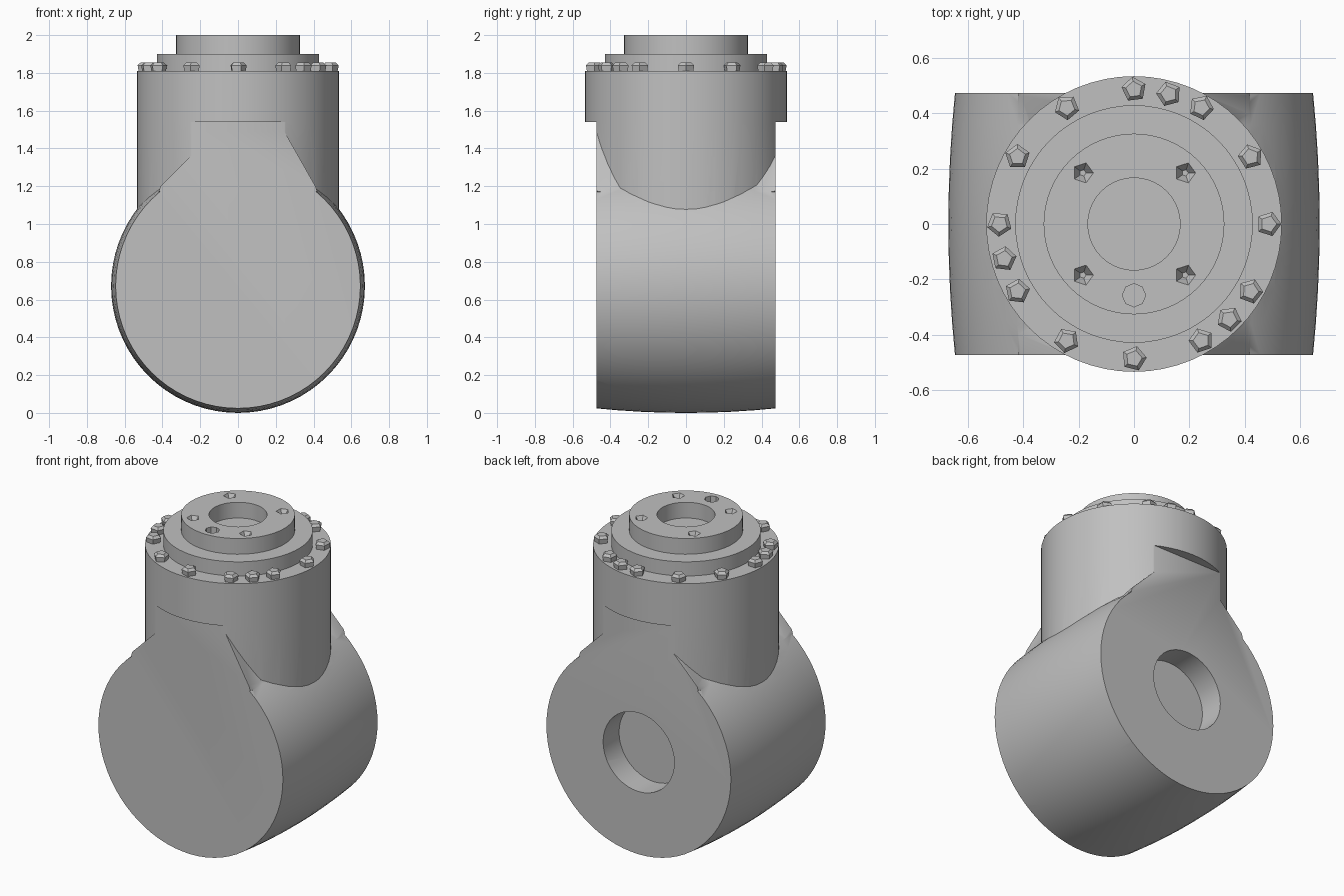
import bpy, bmesh, math
from mathutils import Matrix, Vector

if "Cube" in bpy.data.objects:
    bpy.data.objects.remove(bpy.data.objects["Cube"])

grey = bpy.data.materials.new("plain grey")
grey.use_nodes = True
colour = (0.53, 0.53, 0.53, 1)
grey.diffuse_color = colour
grey.node_tree.nodes["Principled BSDF"].inputs["Base Color"].default_value = colour


def add_object(name, bm):
    bmesh.ops.recalc_face_normals(bm, faces=bm.faces)
    mesh = bpy.data.meshes.new(name)
    bm.to_mesh(mesh)
    bm.free()
    mesh.materials.append(grey)
    obj = bpy.data.objects.new(name, mesh)
    bpy.context.collection.objects.link(obj)
    return obj


def lathe(name, profile, sides=64, matrix=Matrix()):
    """Stack rings of (radius, height) around z and cap both ends."""
    bm = bmesh.new()
    rings = []
    for r, z in profile:
        rings.append([bm.verts.new(matrix @ Vector((r * math.cos(a), r * math.sin(a), z)))
                      for a in (math.tau * i / sides for i in range(sides))])
    for low, high in zip(rings, rings[1:]):
        for i in range(sides):
            j = (i + 1) % sides
            bm.faces.new((low[i], low[j], high[j], high[i]))
    bm.faces.new(rings[0])
    bm.faces.new(rings[-1])
    return add_object(name, bm)


def hull(name, points):
    bm = bmesh.new()
    for p in points:
        bm.verts.new(p)
    bmesh.ops.convex_hull(bm, input=bm.verts)
    return add_object(name, bm)


def combine(target, tool, operation):
    mod = target.modifiers.new(operation, "BOOLEAN")
    mod.operation, mod.object, mod.solver = operation, tool, "EXACT"
    select(target)
    bpy.ops.object.modifier_apply(modifier=mod.name)
    bpy.data.objects.remove(tool)


def select(obj):
    bpy.ops.object.select_all(action="DESELECT")
    obj.select_set(True)
    bpy.context.view_layer.objects.active = obj


def smooth(obj):
    select(obj)
    bpy.ops.object.shade_smooth_by_angle(angle=math.radians(30))


# Bulging horizontal barrel, left overlong so that both ends are trimmed flat
MID, HALF, NECK = 0.672, 0.475, 0.535
along_y = Matrix.Translation((0, 0, MID)) @ Matrix.Rotation(-math.pi / 2, 4, "X")
bulge = [(MID - 0.024 * (y / HALF) ** 2, y) for y in (t * 0.12 for t in range(-5, 6))]
body = lathe("joint_body", bulge, 72, along_y)

# Upright neck and the corner webs that run down onto the barrel
combine(body, lathe("neck", [(NECK, 0.7), (NECK, 1.54)]), "UNION")
for sx in (-1, 1):
    for sy in (-1, 1):
        top = 1.5 if (sx, sy) == (1, -1) else 1.37
        side = [(0.24, top), (0.41, 1.2), (0.2, 1.0)]
        points = [(sx * x, sy * y, z) for x, z in side for y in (HALF - 0.01, 0.6)]
        points.append((sx * 0.43, sy * 0.3, 1.14))
        combine(body, hull("web", points), "UNION")

# Flat front and back, then the round recess in the back
trim = hull("trim", [(x, y, z) for x in (-1, 1) for y in (-HALF, HALF) for z in (-1, 3)])
combine(body, trim, "INTERSECT")
recess = Matrix.Translation((0, HALF, MID)) @ Matrix.Rotation(-math.pi / 2, 4, "X")
combine(body, lathe("recess", [(0.25, -0.16), (0.25, 0.2)], 40, recess), "DIFFERENCE")
smooth(body)

# Stepped flange with a central bore and small sockets
flange = lathe("stepped_flange", [(NECK, 1.54), (NECK, 1.81), (0.43, 1.81), (0.43, 1.9),
                                  (0.327, 1.9), (0.327, 2.0)])
combine(flange, lathe("bore", [(0.167, 1.9), (0.167, 2.1)], 40), "DIFFERENCE")
for x in (-0.185, 0.185):
    for y in (-0.185, 0.185):
        place = Matrix.Translation((x, y, 2))
        combine(flange, lathe("socket", [(0.012, -0.04), (0.038, 0), (0.038, 0.1)], 5, place),
                "DIFFERENCE")
place = Matrix.Translation((0, -0.258, 2))
combine(flange, lathe("pin_hole", [(0.042, -0.04), (0.042, 0.1)], 8, place), "DIFFERENCE")
smooth(flange)

# Ring of faceted bolt heads, each turned differently
angles = [*range(0, 360, 30), 75, 195, 315]
for i, angle in enumerate(angles):
    place = (Matrix.Rotation(math.radians(angle), 4, "Z") @ Matrix.Translation((0.487, 0, 1.805))
             @ Matrix.Rotation(i * 1.3, 4, "Z"))
    lathe("bolt_head", [(0.04, 0), (0.046, 0.035), (0.03, 0.05)], 5, place)
